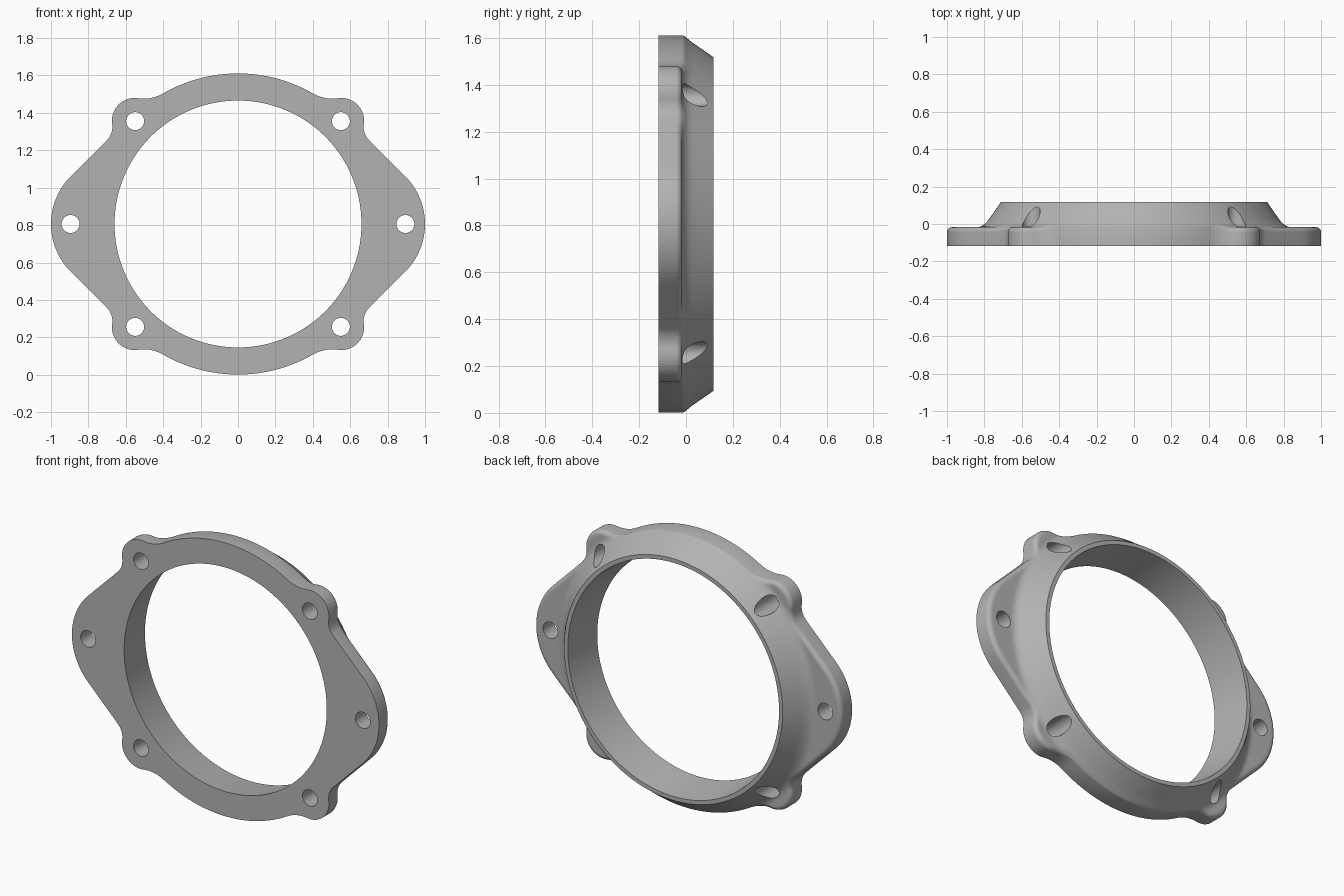
import bpy, bmesh, math
from mathutils import Vector

cube = bpy.data.objects.get("Cube")
if cube:
    bpy.data.objects.remove(cube)

CZ = 0.806                        # height of the ring axis
FRONT, BACK, FLANGE = -0.117, 0.117, -0.017
R_RING, R_RIM, R_BORE, R_BORE_BACK = 0.805, 0.712, 0.66, 0.688
EAR, R_EAR, R_LOBE = Vector((0.552, 0.552)), 0.122, 0.36
LOBE = Vector((1 - R_LOBE, 0))
EDGE = 0.026                      # rounding of the flange edge
HOLE = 0.048


def arc(center, r, start, end, n, sign=1):
    """Points with outward normals along an arc; sign -1 is a concave arc."""
    out = []
    for i in range(n):
        a = start + (end - start) * i / n
        d = Vector((math.cos(a), math.sin(a)))
        out.append((center + d * r, d * sign))
    return out


def heading(v):
    return math.atan2(v.y, v.x)


# Concave fillet between the ear and the straight flank of the side lobe
f_side = 0.1
flank = (LOBE.x * math.sqrt(0.5) + R_LOBE) + f_side
across = flank - EAR.length
along = math.sqrt((R_EAR + f_side) ** 2 - across ** 2)
c_side = EAR + Vector((across + along, across - along)) * math.sqrt(0.5)

# Concave fillet between the ear and the ring
f_ring = 0.2
ra, rb, d = R_RING + f_ring, R_EAR + f_ring, EAR.length
turn = math.pi / 4 + math.acos((ra * ra + d * d - rb * rb) / (2 * ra * d))
c_ring = Vector((math.cos(turn), math.sin(turn))) * ra

# Quarter outline from the lobe tip round to the top of the ring
q = math.pi / 4
quarter = arc(LOBE, R_LOBE, 0, q, 14)
tip = LOBE + Vector((1, 1)) * R_LOBE * math.sqrt(0.5)
neck = c_side - Vector((1, 1)) * f_side * math.sqrt(0.5)
quarter += [(tip.lerp(neck, i / 12), Vector((1, 1)).normalized()) for i in range(12)]
a_side, a_ring = heading(c_side - EAR), heading(c_ring - EAR)
quarter += arc(c_side, f_side, -3 * q, a_side - math.pi, 10, -1)
quarter += arc(EAR, R_EAR, a_side, a_ring, 18)
quarter += arc(c_ring, f_ring, a_ring + math.pi, turn + math.pi, 10, -1) \
    if a_ring < 0 else arc(c_ring, f_ring, a_ring - math.pi, turn - math.pi, 10, -1)
quarter += arc(Vector((0, 0)), R_RING, turn, 2 * q, 16)
top = (Vector((0, R_RING)), Vector((0, 1)))


def flip(points, sx, sy):
    return [(Vector((p.x * sx, p.y * sy)), Vector((n.x * sx, n.y * sy))) for p, n in points]


# Mirror the quarter into the full outline
half = quarter + [top] + flip(quarter[:0:-1], -1, 1)
outline = half + flip(half[:1], -1, 1) + flip(half[:0:-1], 1, -1)


def back_height(r, inset):
    """Conical ring blended softly into the round-edged flange."""
    cone = BACK + (r - R_RIM) / (R_RING - R_RIM) * (FLANGE - BACK)
    e = max(EDGE - inset, 0)
    flat = FLANGE - EDGE + math.sqrt(max(EDGE * EDGE - e * e, 0))
    k = 0.05
    h = max(k - abs(cone - flat), 0)
    return max(cone, flat) + h * h / (4 * k)


def section(p, n):
    """Closed cross-section of the body at one outline point."""
    base = p - n * EDGE
    u = base.normalized()
    pts = [(u * R_BORE, FRONT), (u * R_BORE_BACK, BACK), (u * R_RIM, BACK)]
    for i in range(1, 19):
        v = (u * R_RIM).lerp(base, i / 18)
        pts.append((v, back_height(v.length, EDGE)))
    for i in range(1, 7):
        inset = EDGE * (1 - math.sin(i / 6 * math.pi / 2))
        v = p - n * inset
        pts.append((v, back_height(v.length, inset)))
    pts.append((p, FRONT))
    return [Vector((v.x, y, v.y + CZ)) for v, y in pts]


# Flanged ring body
bm = bmesh.new()
rows = [[bm.verts.new(c) for c in section(p, n)] for p, n in outline]
for i, row in enumerate(rows):
    nxt = rows[(i + 1) % len(rows)]
    for j in range(len(row)):
        k = (j + 1) % len(row)
        bm.faces.new((row[j], row[k], nxt[k], nxt[j]))
bmesh.ops.recalc_face_normals(bm, faces=bm.faces)
mesh = bpy.data.meshes.new("flanged_ring")
bm.to_mesh(mesh)
bm.free()
ring = bpy.data.objects.new("flanged_ring", mesh)
bpy.context.collection.objects.link(ring)

grey = bpy.data.materials.new("plain grey")
grey.use_nodes = True
colour = (0.45, 0.45, 0.45, 1)
grey.diffuse_color = colour
grey.node_tree.nodes["Principled BSDF"].inputs["Base Color"].default_value = colour
mesh.materials.append(grey)

# Bolt holes in the lobes and ears
spots = [(s * 0.895, 0) for s in (-1, 1)]
spots += [(s * 0.55, t * 0.55) for s in (-1, 1) for t in (-1, 1)]
for x, z in spots:
    bpy.ops.mesh.primitive_cylinder_add(vertices=40, radius=HOLE, depth=0.6,
                                        location=(x, 0, z + CZ), rotation=(math.pi / 2, 0, 0))
    cutter = bpy.context.object
    cutter.name = "hole_cutter"
    cutter.hide_render = True
    cutter.data.materials.append(grey)
    cut = ring.modifiers.new("bolt_hole", 'BOOLEAN')
    cut.operation, cut.solver, cut.object = 'DIFFERENCE', 'EXACT', cutter
    bpy.context.view_layer.objects.active = ring
    bpy.ops.object.modifier_apply(modifier=cut.name)
    bpy.data.objects.remove(cutter)

# Smooth surfaces with crisp edges
bpy.ops.object.select_all(action='DESELECT')
ring.select_set(True)
bpy.context.view_layer.objects.active = ring
bpy.ops.object.shade_smooth_by_angle(angle=math.radians(28))
